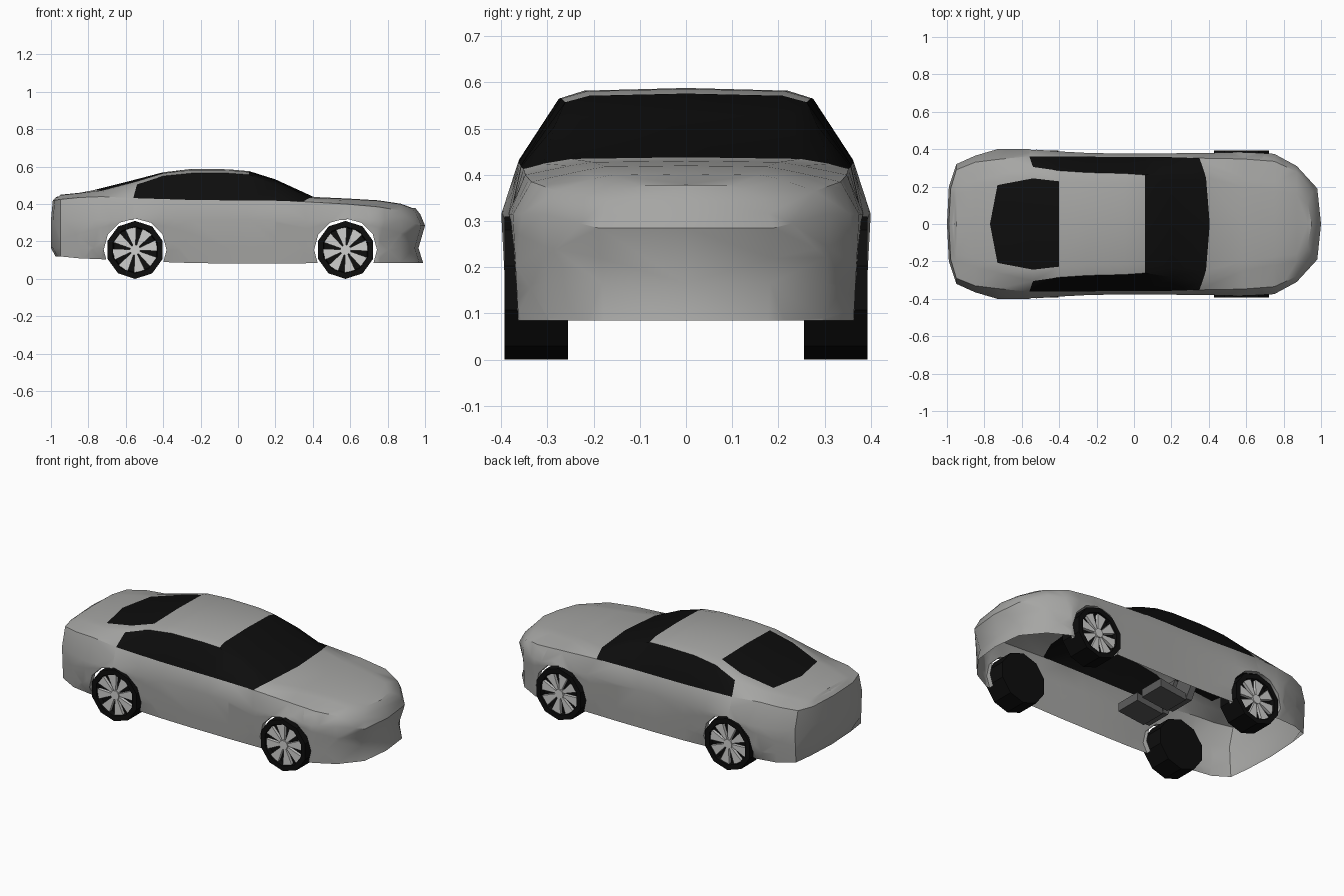
import bpy, bmesh, math
from mathutils import Vector, Matrix

if "Cube" in bpy.data.objects:
    bpy.data.objects.remove(bpy.data.objects["Cube"])

def material(name, c):
    m = bpy.data.materials.new(name)
    m.diffuse_color = (*c, 1)
    m.use_nodes = True
    m.node_tree.nodes["Principled BSDF"].inputs["Base Color"].default_value = m.diffuse_color
    return m

PAINT = material("grey_paint", (0.38, 0.38, 0.37))
BLACK = material("black_glass_rubber", (0.004, 0.004, 0.004))
ALLOY = material("light_alloy", (0.62, 0.62, 0.61))
SEAT = material("seat_grey", (0.11, 0.11, 0.11))

def finish(bm, name, mats, angle=None):
    me = bpy.data.meshes.new(name)
    bm.to_mesh(me)
    bm.free()
    ob = bpy.data.objects.new(name, me)
    bpy.context.collection.objects.link(ob)
    for m in mats:
        me.materials.append(m)
    if angle:
        bpy.ops.object.select_all(action='DESELECT')
        ob.select_set(True)
        bpy.context.view_layer.objects.active = ob
        bpy.ops.object.shade_smooth_by_angle(angle=math.radians(angle))
    return ob

# Body stations, rear to nose: x, half width, sill z, belt y, belt z, roof edge y, roof edge z, centre z
STATIONS = [
    (-0.99, .20, .12, .19, .42, .15, .435, .44),
    (-0.95, .32, .12, .29, .425, .20, .44, .45),
    (-0.85, .365, .11, .33, .435, .23, .453, .46),
    (-0.73, .40, .105, .345, .44, .26, .465, .475),
    (-0.56, .40, .10, .362, .432, .305, .505, .528),
    (-0.40, .388, .09, .362, .427, .285, .55, .57),
    (-0.25, .38, .085, .36, .422, .275, .565, .588),
    (-0.05, .376, .082, .358, .42, .27, .565, .586),
    (0.06, .376, .082, .358, .42, .262, .557, .576),
    (0.20, .378, .082, .357, .418, .285, .505, .532),
    (0.40, .38, .084, .352, .413, .31, .424, .438),
    (0.58, .385, .085, .348, .40, .25, .42, .43),
    (0.75, .375, .085, .335, .385, .22, .41, .42),
    (0.87, .31, .085, .28, .365, .20, .392, .402),
    (0.965, .19, .085, .17, .345, .13, .37, .38)]
# Lengthwise shift of each row at the stations that are not flat
SHIFT = {-0.99: (.025, 0, 0, .01, .025, .03, .03),
         -0.73: (0, 0, 0, 0, 0, 0, -.04),
         -0.56: (0, 0, 0, 0, .02, .02, 0),
         0.40: (0, 0, 0, -.05, -.035, -.015, .005),
         0.965: (.005, -.02, .015, -.01, -.03, -.035, -.035)}
ARCHES = ((-0.55, 0.155), (0.575, 0.155))
R_ARCH = 0.168

bm = bmesh.new()
grid = []
for x, w, zs, yb, zb, ye, ze, zc in STATIONS:
    z2 = 0.285 if x > 0.9 else 0.315
    row = [(min(w - .012, .365), zs), (w - .008, .165), (w, z2), (yb, zb),
           (ye, ze), (ye * .8, ze + (zc - ze) * .75), (0, zc)]
    s = SHIFT.get(x, (0,) * 7)
    grid.append([Vector((x + d, y, z)) for d, (y, z) in zip(s, row)])
# centre columns that close the tail and the nose
def centre(col, d):
    return [Vector((p.x + (d if i < 6 else 0), 0, p.z)) for i, p in enumerate(col)]
grid = [centre(grid[0], -.01)] + grid + [centre(grid[-1], .02)]
xs = [None] + [s[0] for s in STATIONS] + [None]
verts = [[bm.verts.new(p) for p in col] for col in grid]
for i in range(len(grid) - 1):
    for j in range(6):
        f = bm.faces.new((verts[i][j], verts[i + 1][j], verts[i + 1][j + 1], verts[i][j + 1]))
        a, b = xs[i], xs[i + 1]
        if a is None or b is None:
            continue
        side = j == 3 and -.56 <= a and b <= .40
        screen = j >= 4 and .06 <= a and b <= .40
        rear = j == 5 and -.73 <= a and b <= -.40
        f.material_index = 1 if side or screen or rear else 0
bmesh.ops.remove_doubles(bm, verts=bm.verts, dist=.0005)

# Wheel arches: cut the lower side panels along a polygon and drop the inside
N = 12
for cx, cz in ARCHES:
    for k in range(N):
        t = 2 * math.pi * (k + .5) / N
        n = Vector((math.cos(t), 0, math.sin(t)))
        near = [f for f in bm.faces if f.calc_center_median().z < .36
                and abs(f.calc_center_median().x - cx) < .36]
        geom = near + list({e for f in near for e in f.edges}) + list({v for f in near for v in f.verts})
        bmesh.ops.bisect_plane(bm, geom=geom, dist=1e-5, plane_no=n,
                               plane_co=Vector((cx, 0, cz)) + n * R_ARCH * math.cos(math.pi / N))
    def inside(p):
        return math.hypot(p.x - cx, p.z - cz) < R_ARCH * 1.005
    dead = [f for f in bm.faces if all(inside(v.co) for v in f.verts)]
    bmesh.ops.delete(bm, geom=dead, context='FACES')
    # turned-in arch lip
    rim = [e for e in bm.edges if e.is_boundary and all(
        inside(v.co) and v.co.y > .2 and math.hypot(v.co.x - cx, v.co.z - cz) > R_ARCH * .93
        for v in e.verts)]
    ext = bmesh.ops.extrude_edge_only(bm, edges=rim)
    for v in ext['geom']:
        if isinstance(v, bmesh.types.BMVert):
            v.co.y -= .03
bmesh.ops.mirror(bm, geom=bm.verts[:] + bm.edges[:] + bm.faces[:], matrix=Matrix.Identity(4),
                 merge_dist=.0005, axis='Y')
bmesh.ops.remove_doubles(bm, verts=bm.verts, dist=.0003)
bmesh.ops.recalc_face_normals(bm, faces=bm.faces)
top = max(bm.faces, key=lambda f: f.calc_center_median().z)
if top.normal.z < 0:
    bmesh.ops.reverse_faces(bm, faces=bm.faces)
finish(bm, "body_shell", [PAINT, BLACK], 35)

# Wheels: ten-sided tyre with a recessed face, wedge spokes and a hub
def ring_point(r, t, y):
    return Vector((r * math.cos(t), y, r * math.sin(t)))

def prism(bm, outline, y0, y1):
    a = [bm.verts.new((p[0], y0, p[1])) for p in outline]
    b = [bm.verts.new((p[0], y1, p[1])) for p in outline]
    n = len(a)
    bm.faces.new(a)
    bm.faces.new(b[::-1])
    for i in range(n):
        bm.faces.new((a[i], b[i], b[(i + 1) % n], a[(i + 1) % n]))

def wheel(name, cx, cz, side):
    place = Matrix.Translation((cx, 0, cz)) @ Matrix.Diagonal((1, side, 1, 1))
    bm = bmesh.new()
    n = 10
    rings = [[bm.verts.new(ring_point(r, 2 * math.pi * (k + .5) / n, y)) for k in range(n)]
             for r, y in ((.155, .255), (.155, .393), (.125, .393), (.12, .365))]
    for a, b in zip(rings, rings[1:]):
        for k in range(n):
            bm.faces.new((a[k], a[(k + 1) % n], b[(k + 1) % n], b[k]))
    bm.faces.new(rings[0])
    bm.faces.new(rings[-1])
    bm.transform(place)
    bmesh.ops.recalc_face_normals(bm, faces=bm.faces)
    finish(bm, name + "_tyre", [BLACK])
    bm = bmesh.new()
    for k in range(8):
        t = 2 * math.pi * k / 8 + .2
        pts = [(.025, -.28), (.122, -.25), (.122, .25), (.025, .28)]
        prism(bm, [(r * math.cos(t + d), r * math.sin(t + d)) for r, d in pts], .366, .384)
    prism(bm, [(.028 * math.cos(math.pi * k / 5), .028 * math.sin(math.pi * k / 5))
               for k in range(10)], .366, .39)
    bm.transform(place)
    bmesh.ops.recalc_face_normals(bm, faces=bm.faces)
    finish(bm, name + "_rim", [ALLOY])

for label, (cx, cz) in zip(("rear", "front"), ARCHES):
    for s_name, s in (("left", 1), ("right", -1)):
        wheel(f"{label}_{s_name}_wheel", cx, cz, s)

# Seats: cushion and reclined backrest, two side by side
for s_name, s in (("left", 1), ("right", -1)):
    bm = bmesh.new()
    prism(bm, [(-.04, .14), (-.22, .12), (-.22, .16), (-.04, .19)], s * .02, s * .18)
    prism(bm, [(-.22, .13), (-.26, .13), (-.34, .36), (-.31, .37)], s * .02, s * .18)
    bmesh.ops.recalc_face_normals(bm, faces=bm.faces)
    finish(bm, s_name + "_seat", [SEAT])
